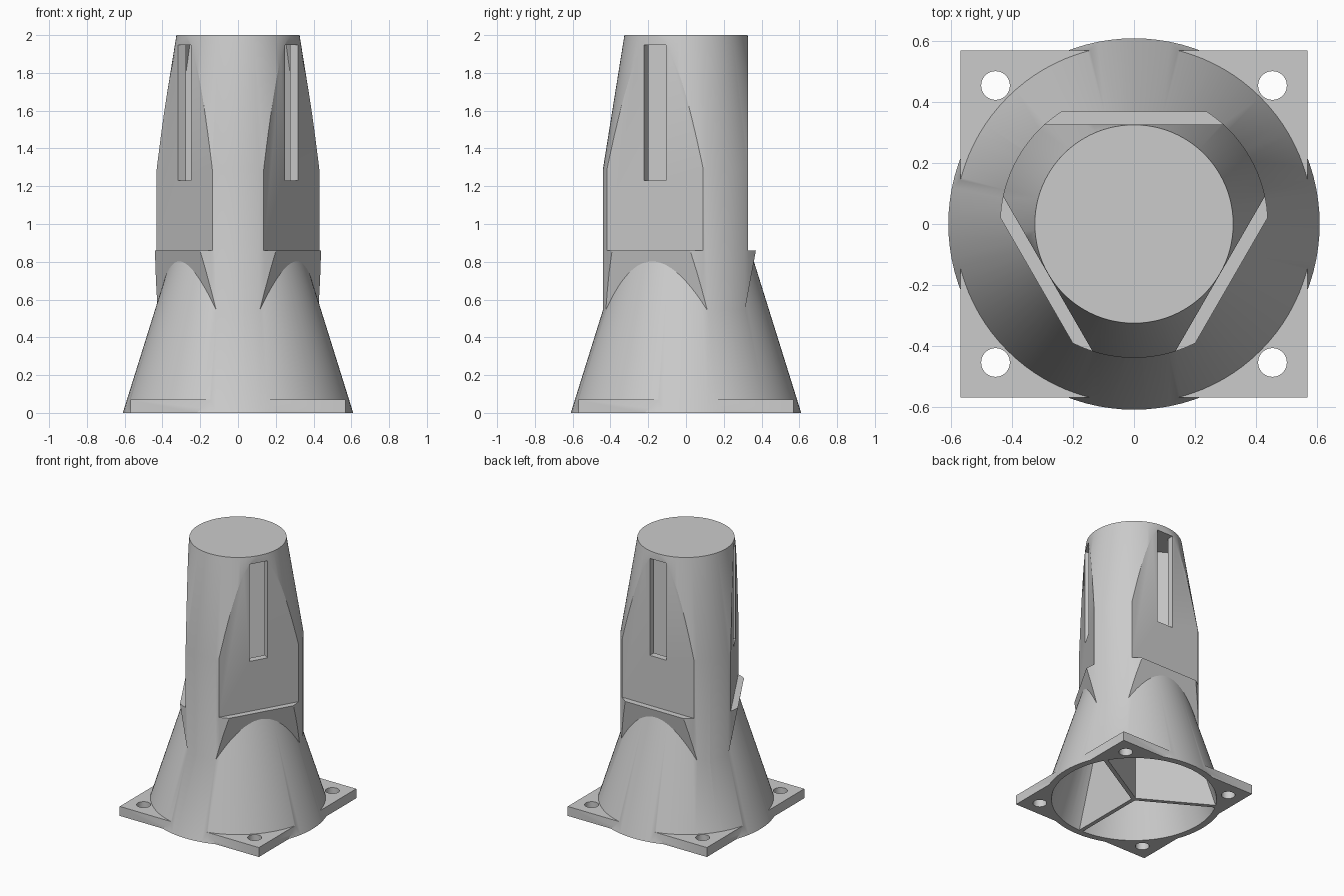
import bpy, bmesh
from math import cos, sin, pi, radians
from mathutils import Matrix, Vector

cube = bpy.data.objects.get("Cube")
if cube:
    bpy.data.objects.remove(cube, do_unlink=True)

SIDES = 96
WALL = 0.043
FLATS = [radians(a) for a in (90, 210, 330)]
RIBS = [radians(a) for a in (30, 150, 270)]


def finish(name, bm):
    bmesh.ops.recalc_face_normals(bm, faces=bm.faces[:])
    mesh = bpy.data.meshes.new(name)
    bm.to_mesh(mesh)
    bm.free()
    obj = bpy.data.objects.new(name, mesh)
    bpy.context.scene.collection.objects.link(obj)
    return obj


def lathe(name, profile):
    """Closed solid turned about z from (radius, height) points."""
    bm = bmesh.new()
    rings = []
    for r, z in profile:
        rings.append([bm.verts.new((r * cos(2 * pi * i / SIDES), r * sin(2 * pi * i / SIDES), z))
                      for i in range(SIDES)])
    for low, high in zip(rings, rings[1:]):
        for i in range(SIDES):
            j = (i + 1) % SIDES
            bm.faces.new((low[i], low[j], high[j], high[i]))
    bm.faces.new(rings[0])
    bm.faces.new(rings[-1])
    return finish(name, bm)


def prism(name, outline, width, angle):
    """Outline of (radial distance, height) points, widened sideways and turned to an angle."""
    bm = bmesh.new()
    face = bm.faces.new([bm.verts.new((d, -width / 2, z)) for d, z in outline])
    grown = bmesh.ops.extrude_face_region(bm, geom=[face])["geom"]
    moved = [v for v in grown if isinstance(v, bmesh.types.BMVert)]
    bmesh.ops.translate(bm, verts=moved, vec=Vector((0, width, 0)))
    bmesh.ops.rotate(bm, verts=bm.verts[:], matrix=Matrix.Rotation(angle, 3, "Z"))
    return finish(name, bm)


def slab(name, near, far, low, high, width, angle):
    return prism(name, [(near, low), (far, low), (far, high), (near, high)], width, angle)


def combine(obj, tool, operation):
    """Apply a boolean and discard the tool."""
    tool.hide_render = True
    mod = obj.modifiers.new("combine", "BOOLEAN")
    mod.solver = "EXACT"
    mod.operation = operation
    mod.object = tool
    bpy.context.view_layer.update()
    evaluated = obj.evaluated_get(bpy.context.evaluated_depsgraph_get())
    mesh = bpy.data.meshes.new_from_object(evaluated)
    obj.modifiers.clear()
    obj.data = mesh
    bpy.data.objects.remove(tool, do_unlink=True)


def tower(name, inset, bottom, top):
    """Tapered column with three flats, standing in a flared skirt."""
    ledge = 0.86 - inset
    slope = (0.61 - 0.36) / 0.8
    upper = lathe(name, [(0.44 - inset, 0.4), (0.44 - inset, 1.29),
                         (0.44 - inset - 0.114 * (top - 1.29) / 0.71, top)])
    flat = 0.327 - inset
    outline = [(flat, 2.2), (flat, ledge), (0.37 - inset, ledge), (0.249 - inset, 0.2),
               (1, 0.2), (1, 2.2)]
    for a in FLATS:
        combine(upper, prism("flat_cutter", outline, 2, a), "DIFFERENCE")
    skirt = lathe("skirt", [(0.61 - inset - slope * z, z) for z in (bottom, ledge - 0.002)])
    combine(upper, skirt, "UNION")
    return upper


# Outer body with square base flange
post = tower("hollow_post", 0, 0, 2)
combine(post, slab("flange", -0.57, 0.57, 0, 0.07, 1.14, 0), "UNION")

# Inner cavity, divided by three radial ribs
cavity = tower("cavity", WALL + 0.005, -0.1, 1.952)
for a in RIBS:
    combine(cavity, slab("rib", -0.005, 1, -1, 3, 0.03, a), "DIFFERENCE")
combine(post, cavity, "DIFFERENCE")

# Tall slot in each flat
for a in FLATS:
    combine(post, slab("slot", 0.2, 0.6, 1.23, 1.948, 0.135, a), "DIFFERENCE")

# Bolt holes in the flange corners
for x in (-0.455, 0.455):
    for y in (-0.455, 0.455):
        hole = lathe("bolt_hole", [(0.047, -0.1), (0.047, 0.2)])
        hole.data.transform(Matrix.Translation((x, y, 0)))
        combine(post, hole, "DIFFERENCE")

# Plain grey finish
grey = bpy.data.materials.new("light_grey")
grey.use_nodes = True
colour = (0.6, 0.6, 0.6, 1)
grey.diffuse_color = colour
grey.node_tree.nodes["Principled BSDF"].inputs["Base Color"].default_value = colour
post.data.materials.clear()
post.data.materials.append(grey)
for p in post.data.polygons:
    p.material_index = 0

bpy.ops.object.select_all(action="DESELECT")
post.select_set(True)
bpy.context.view_layer.objects.active = post
bpy.ops.object.shade_smooth_by_angle(angle=radians(25))
